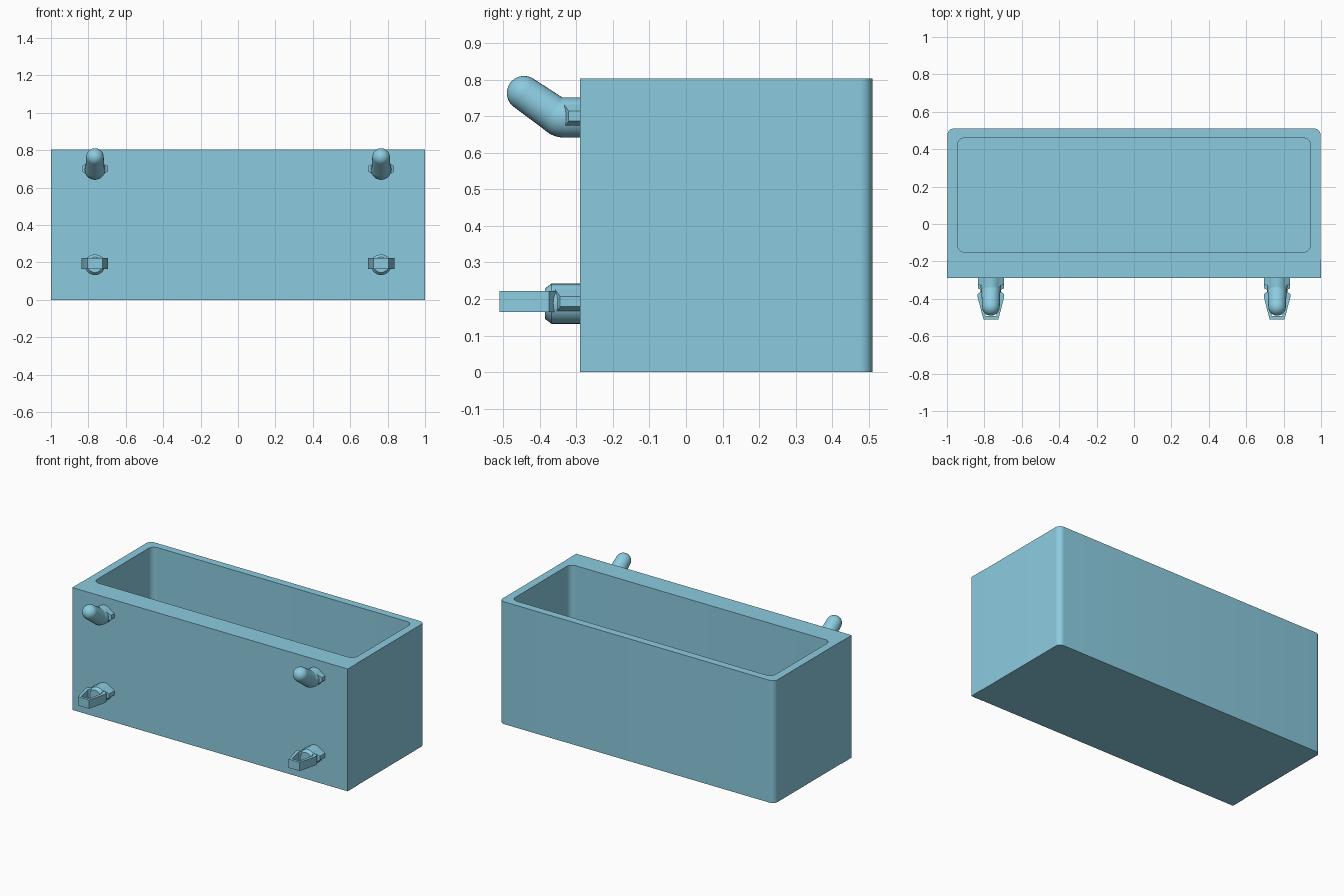
import bpy, bmesh
from math import sin, cos, pi, radians

if "Cube" in bpy.data.objects:
    bpy.data.objects.remove(bpy.data.objects["Cube"])

teal = bpy.data.materials.new("teal_plastic")
teal.diffuse_color = (0.26, 0.6, 0.74, 1)
teal.use_nodes = True
teal.node_tree.nodes["Principled BSDF"].inputs["Base Color"].default_value = teal.diffuse_color


def shade_smooth(ob):
    bpy.ops.object.select_all(action='DESELECT')
    ob.select_set(True)
    bpy.context.view_layer.objects.active = ob
    bpy.ops.object.shade_smooth_by_angle(angle=radians(30))


def finish(bm, name, smooth=True):
    bmesh.ops.recalc_face_normals(bm, faces=bm.faces)
    me = bpy.data.meshes.new(name)
    bm.to_mesh(me)
    bm.free()
    me.materials.append(teal)
    ob = bpy.data.objects.new(name, me)
    bpy.context.collection.objects.link(ob)
    if smooth:
        shade_smooth(ob)
    return ob


def arc(cx, cy, r, start, n=8):
    return [(cx + r * cos(start + pi / 2 * i / n), cy + r * sin(start + pi / 2 * i / n))
            for i in range(n + 1)]


def bridge(bm, a, b):
    n = len(a)
    for i in range(n):
        bm.faces.new((a[i], a[(i + 1) % n], b[(i + 1) % n], b[i]))


def loft(bm, loops):
    # join closed point loops and cap both ends
    vs = [[bm.verts.new(p) for p in loop] for loop in loops]
    for a, b in zip(vs, vs[1:]):
        bridge(bm, a, b)
    bm.faces.new(vs[0])
    bm.faces.new(vs[-1])


def prism(name, pts, z0, z1, smooth=True):
    bm = bmesh.new()
    loft(bm, [[(x, y, z) for x, y in pts] for z in (z0, z1)])
    return finish(bm, name, smooth)


def ring_peg(name, x, rings, n=28):
    # rings: (y, z, radius, upward tilt), joined into a closed round peg
    bm = bmesh.new()
    angles = [2 * pi * i / n for i in range(n)]
    loft(bm, [[(x + r * cos(a), y + r * sin(a) * sin(t), z + r * sin(a) * cos(t))
               for a in angles] for y, z, r, t in rings])
    return finish(bm, name)


def side_ribs(name, x, z, y_end):
    # tapered key ribs on both sides of a peg
    for s in (-1, 1):
        bm = bmesh.new()
        loft(bm, [[(x + s * w, y, z + v) for y, v in ((-0.285, -h), (-0.285, h), (e, h), (e, -h))]
                  for w, h, e in ((0.035, 0.036, y_end), (0.07, 0.014, y_end + 0.016))])
        finish(bm, name, smooth=False)


# bin: thick front wall, slightly inset rounded shell behind it
side, rad = 0.998, 0.035
outline = ([(-1, -0.19), (-1, -0.29), (1, -0.29), (1, -0.19), (side, -0.19)]
           + arc(side - rad, 0.51 - rad, rad, 0) + arc(rad - side, 0.51 - rad, rad, pi / 2)
           + [(-side, -0.19)])
bin_body = prism("bin_body", outline, 0, 0.803, smooth=False)
cavity = (arc(0.905, 0.42, 0.04, 0) + arc(-0.905, 0.42, 0.04, pi / 2)
          + arc(-0.905, -0.11, 0.04, pi) + arc(0.905, -0.11, 0.04, 1.5 * pi))
cutter = prism("cavity_cutter", cavity, 0.05, 1.0, smooth=False)
cutter.hide_render = True
mod = bin_body.modifiers.new("cavity", 'BOOLEAN')
mod.operation = 'DIFFERENCE'
mod.object = cutter
bpy.context.view_layer.objects.active = bin_body
bpy.ops.object.modifier_apply(modifier=mod.name)
bpy.data.objects.remove(cutter)
shade_smooth(bin_body)

# bent hook: straight stub, bend pivoting on its upper crease, domed tip
hook = [(-0.285, 0.696, 0.055, 0)]
for deg, r in ((0, 0.055), (9, 0.054), (18, 0.053), (27, 0.051), (35, 0.05)):
    t = radians(deg)
    hook.append((-0.338 - r * sin(t), 0.751 - r * cos(t), r, t))
tilt = radians(35)
for i in range(9):
    a = radians(88) * i / 8
    d = 0.047 * sin(a)
    hook.append((-0.443 - d * cos(tilt), 0.763 + d * sin(tilt), 0.047 * cos(a), tilt))

# lower snap peg and the hollow clip on its end
stub = [(-0.285, 0.187, 0.055, 0), (-0.368, 0.187, 0.055, 0), (-0.386, 0.187, 0.041, 0)]
clip_half = [(0.036, -0.375), (0.05, -0.39), (0.028, -0.493)]
clip_outer = [(0.044, -0.355), (0.071, -0.375), (0.071, -0.39), (0.04, -0.51)]


def flip(pts):
    return [(-px, py) for px, py in reversed(pts)]


clip = clip_outer + flip(clip_outer) + flip(clip_half[::-1]) + clip_half[::-1]

for x in (-0.765, 0.765):
    ring_peg("upper_hook", x, hook)
    side_ribs("upper_hook_rib", x, 0.7, -0.337)
    ring_peg("lower_peg", x, stub)
    side_ribs("lower_peg_rib", x, 0.193, -0.36)
    prism("lower_clip", [(x + px, py) for px, py in clip], 0.165, 0.222)
